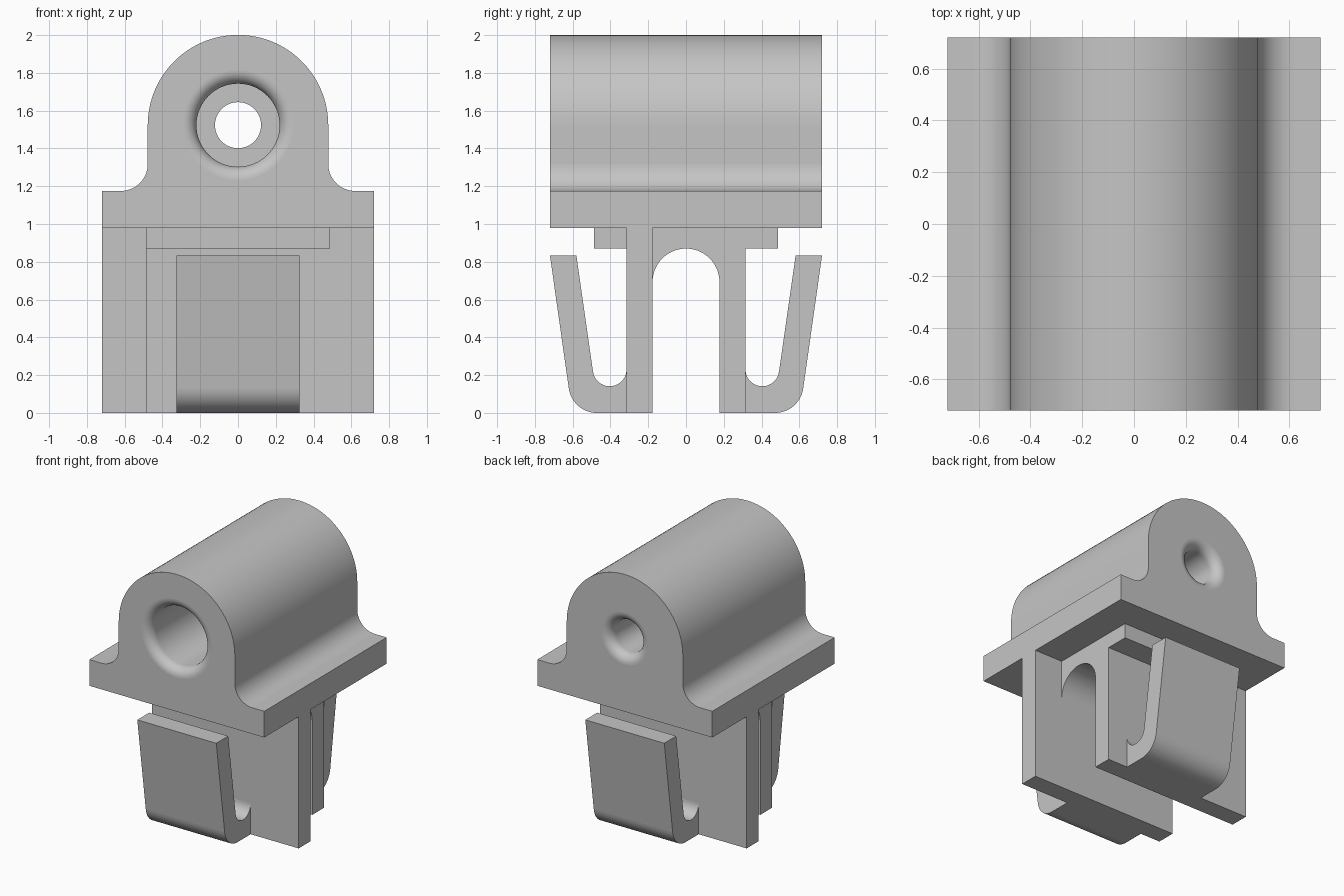
import bpy
import bmesh
from math import cos, sin, pi, radians
from mathutils import Vector

cube = bpy.data.objects.get("Cube")
if cube:
    bpy.data.objects.remove(cube, do_unlink=True)

grey = bpy.data.materials.new("plain_grey")
grey.use_nodes = True
tone = (0.56, 0.56, 0.56, 1)
grey.diffuse_color = tone
grey.node_tree.nodes["Principled BSDF"].inputs["Base Color"].default_value = tone


def arc(cx, cy, r, start, end, steps):
    """Points along an arc, angles in degrees."""
    angles = [radians(start + (end - start) * i / steps) for i in range(steps + 1)]
    return [(cx + r * cos(a), cy + r * sin(a)) for a in angles]


def add_object(name, bm):
    bmesh.ops.recalc_face_normals(bm, faces=bm.faces)
    mesh = bpy.data.meshes.new(name)
    bm.to_mesh(mesh)
    bm.free()
    mesh.materials.append(grey)
    obj = bpy.data.objects.new(name, mesh)
    bpy.context.collection.objects.link(obj)
    return obj


def prism(name, points, axis, low, high):
    """Extrude a profile along x (points are y, z) or along y (points are x, z)."""
    bm = bmesh.new()
    place = (lambda p: (low, p[0], p[1])) if axis == "x" else (lambda p: (p[0], low, p[1]))
    face = bm.faces.new([bm.verts.new(place(p)) for p in points])
    ext = bmesh.ops.extrude_face_region(bm, geom=[face])
    verts = [g for g in ext["geom"] if isinstance(g, bmesh.types.BMVert)]
    step = Vector((high - low, 0, 0)) if axis == "x" else Vector((0, high - low, 0))
    bmesh.ops.translate(bm, verts=verts, vec=step)
    return add_object(name, bm)


def box(name, x, y, z):
    corners = [(y[0], z[0]), (y[1], z[0]), (y[1], z[1]), (y[0], z[1])]
    return prism(name, corners, "x", *x)


def lathe(name, profile, height, steps=64):
    """Closed solid turned about the y direction; profile holds (radius, y)."""
    bm = bmesh.new()
    rings = [[bm.verts.new((r * cos(2 * pi * i / steps), y, height + r * sin(2 * pi * i / steps)))
              for i in range(steps)] for r, y in profile]
    for a, b in zip(rings, rings[1:]):
        for i in range(steps):
            j = (i + 1) % steps
            bm.faces.new((a[i], a[j], b[j], b[i]))
    bm.faces.new(rings[0])
    bm.faces.new(rings[-1])
    return add_object(name, bm)


def finish(obj):
    """Smooth the curved strips, keep edges sharp and large planes flat."""
    bpy.ops.object.select_all(action="DESELECT")
    obj.select_set(True)
    bpy.context.view_layer.objects.active = obj
    bpy.ops.object.shade_smooth_by_angle(angle=radians(30))
    for face in obj.data.polygons:
        if face.area > 0.09:
            face.use_smooth = False


HALF = 0.72       # half width and half depth of the housing
AXIS_Z = 1.523    # height of the bore
SEAT = 0.98       # underside of the housing
CORE = 0.488      # half width of the clip core
WALL_IN, WALL_OUT = 0.177, 0.315

# Rounded housing with concave fillets down to its flange
right = [(HALF, SEAT), (HALF, 1.175)] + arc(0.62, 1.317, 0.142, 270, 180, 14)
left = [(-x, z) for x, z in reversed(right)]
dome = arc(0, AXIS_Z, 0.478, 0, 180, 48)
housing = prism("housing", right + dome + left, "y", -HALF, HALF)

# Stepped bore with rounded mouths: wide at the front, narrow at the back
FILLET = 0.07
front_mouth = arc(0.22 + FILLET, FILLET - HALF, FILLET, 270, 180, 10)
back_mouth = arc(0.122 + FILLET, HALF - FILLET, FILLET, 180, 90, 10)
profile = [(0.29, -0.8)] + front_mouth + [(0.22, 0.4), (0.122, 0.4)] + back_mouth + [(0.192, 0.8)]
cutter = lathe("bore_cutter", profile, AXIS_Z)
cutter.hide_render = True
cut = housing.modifiers.new("bore", "BOOLEAN")
cut.operation = "DIFFERENCE"
cut.solver = "EXACT"
cut.object = cutter
bpy.context.view_layer.objects.active = housing
bpy.ops.object.modifier_apply(modifier="bore")
bpy.data.objects.remove(cutter, do_unlink=True)
parts = [housing]

# Arched web between the two walls
arch = arc(0, 0.87 - WALL_IN, WALL_IN, 180, 0, 28)
parts.append(prism("arched_web", [(-WALL_IN, SEAT)] + arch + [(WALL_IN, SEAT)], "x", -CORE, CORE))

# Walls, ledges and spring arms; the rear set is the front set turned half round
arm = [(-0.72, 0.832)] + arc(-0.472, 0.15, 0.15, 188, 270, 14) + [(-WALL_OUT, 0)]
arm += arc(-0.404, 0.23, 0.089, 360, 188, 20) + [(-0.58, 0.832)]
for side, s in (("front", 1), ("rear", -1)):
    parts.append(box(side + "_wall", (-CORE * s, HALF * s), (-WALL_OUT * s, -WALL_IN * s), (0, SEAT)))
    parts.append(box(side + "_ledge", (-CORE, CORE), (-CORE * s, -WALL_OUT * s), (0.87, SEAT)))
    parts.append(prism(side + "_spring_arm", [(y * s, z) for y, z in arm], "x", -0.325, 0.325))

for part in parts:
    finish(part)
